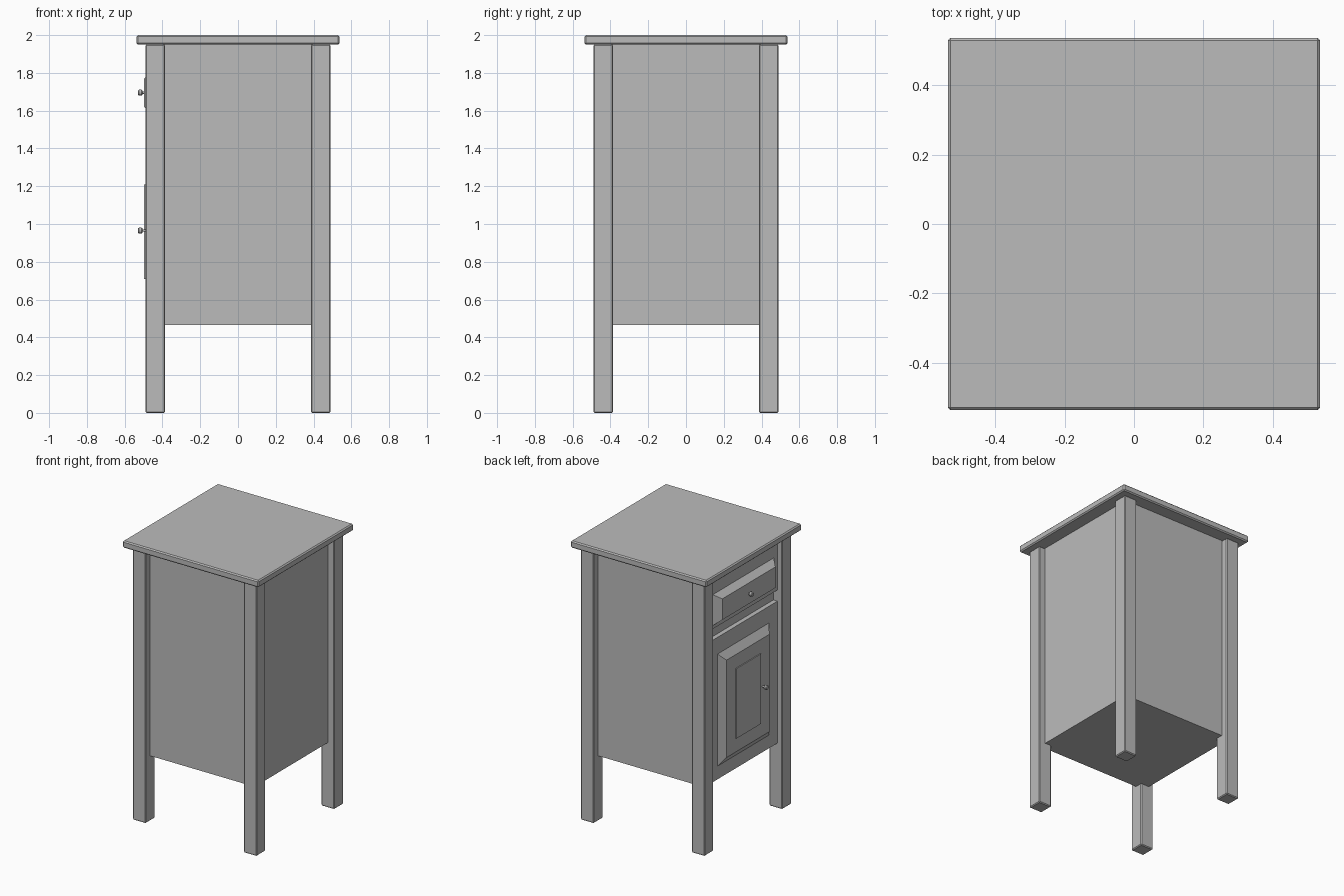
import bpy, bmesh
from mathutils import Matrix, Vector

cube = bpy.data.objects.get("Cube")
if cube:
    bpy.data.objects.remove(cube, do_unlink=True)

GREY = (0.5, 0.5, 0.5, 1.0)
mat = bpy.data.materials.new("plain grey")
mat.use_nodes = True
mat.diffuse_color = GREY
mat.node_tree.nodes["Principled BSDF"].inputs["Base Color"].default_value = GREY


def finish(name, bm):
    bmesh.ops.recalc_face_normals(bm, faces=bm.faces)
    mesh = bpy.data.meshes.new(name)
    bm.to_mesh(mesh)
    bm.free()
    mesh.materials.append(mat)
    obj = bpy.data.objects.new(name, mesh)
    bpy.context.collection.objects.link(obj)
    return obj


def box(name, lo, hi, bevel=0.0):
    lo, hi = Vector(lo), Vector(hi)
    bm = bmesh.new()
    bmesh.ops.create_cube(bm, size=1)
    bmesh.ops.scale(bm, vec=hi - lo, verts=bm.verts)
    bmesh.ops.translate(bm, vec=(lo + hi) / 2, verts=bm.verts)
    if bevel:
        bmesh.ops.bevel(bm, geom=bm.edges[:], offset=bevel, segments=1,
                        affect='EDGES')
    return finish(name, bm)


def raised_panel(name, z, back, front, half_back, half_front):
    """Block on the -x side that tapers from its back outline to its face."""
    bm = bmesh.new()
    rings = []
    for x, (hy, hz) in ((back, half_back), (front, half_front)):
        rings.append([bm.verts.new((x, sy * hy, z + sz * hz))
                      for sy, sz in ((-1, -1), (1, -1), (1, 1), (-1, 1))])
    for ring in rings:
        bm.faces.new(ring)
    for i in range(4):
        j = (i + 1) % 4
        bm.faces.new((rings[0][i], rings[0][j], rings[1][j], rings[1][i]))
    return finish(name, bm)


def knob(name, y, z):
    """Turned knob: narrow stem, flared head with chamfered rims."""
    bm = bmesh.new()
    profile = ((-0.485, 0.006), (-0.505, 0.006), (-0.507, 0.013),
               (-0.511, 0.016), (-0.524, 0.016), (-0.529, 0.012))
    for (x0, r0), (x1, r1) in zip(profile, profile[1:]):
        turn = (Matrix.Translation(((x0 + x1) / 2, y, z))
                @ Matrix.Rotation(-1.5708, 4, 'Y'))
        bmesh.ops.create_cone(bm, cap_ends=x1 == profile[-1][0], segments=12,
                              radius1=r0, radius2=r1, depth=x0 - x1, matrix=turn)
    bmesh.ops.remove_doubles(bm, verts=bm.verts, dist=0.0005)
    return finish(name, bm)


# Top board
box("top_board", (-0.5375, -0.5375, 1.95), (0.5375, 0.5375, 2.0), 0.008)

# Four corner legs
for sx, side in ((-1, "right"), (1, "left")):
    for sy, end in ((-1, "front"), (1, "back")):
        xs, ys = sorted((sx * 0.387, sx * 0.49)), sorted((sy * 0.387, sy * 0.49))
        box(f"{end}_{side}_leg", (xs[0], ys[0], 0), (xs[1], ys[1], 1.95), 0.006)

# Case between the legs: two crossing boxes leave the corners to the legs
box("case_sides", (-0.42, -0.389, 0.465), (0.44, 0.389, 1.95))
box("case_front_back", (-0.389, -0.44, 0.465), (0.389, 0.44, 1.95))

# Drawer
box("drawer_slab", (-0.453, -0.387, 1.56), (-0.41, 0.387, 1.89))
raised_panel("drawer_face", 1.695, -0.45, -0.497, (0.347, 0.113), (0.30, 0.075))
knob("drawer_knob", 0, 1.695)

# Door with a raised field and a thin centre plate
box("door_slab", (-0.453, -0.387, 0.465), (-0.41, 0.387, 1.48))
raised_panel("door_field", 0.96, -0.45, -0.49, (0.295, 0.405), (0.242, 0.348))
raised_panel("door_plate", 0.96, -0.488, -0.497, (0.14, 0.25), (0.14, 0.25))
knob("door_knob", -0.167, 0.965)
